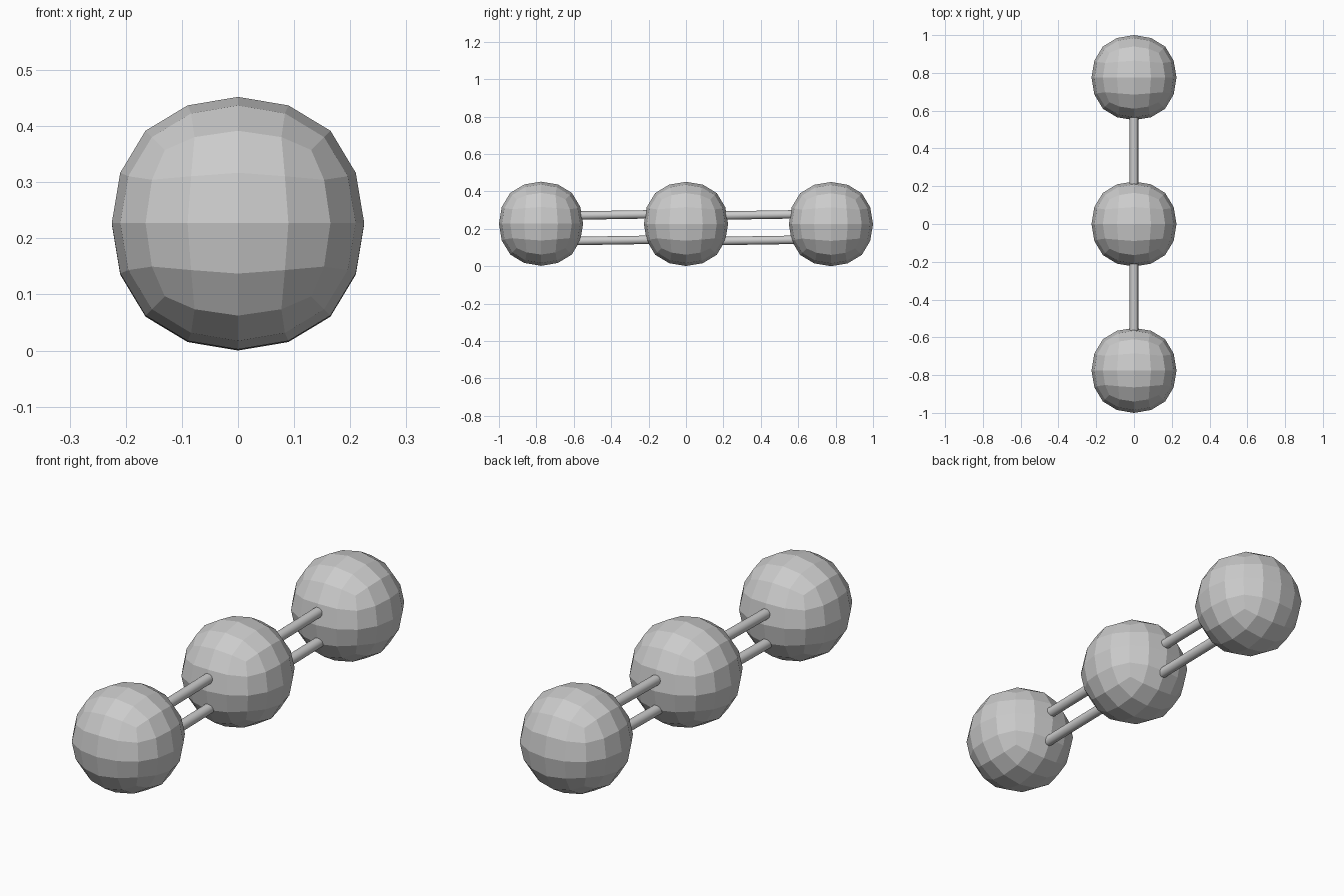
import bpy
from mathutils import Vector

default = bpy.data.objects.get("Cube")
if default:
    bpy.data.objects.remove(default, do_unlink=True)

RADIUS = 0.225
REACH = 0.775          # distance of the end balls from the middle

# One grey for every part
GREY = (0.604, 0.604, 0.604, 1)
grey = bpy.data.materials.new("light grey")
grey.use_nodes = True
grey.diffuse_color = GREY
grey.node_tree.nodes["Principled BSDF"].inputs["Base Color"].default_value = GREY


def ball(name, y, z):
    """Faceted ball: a cube rounded by two subdivision steps."""
    bpy.ops.mesh.primitive_cube_add(size=2 * RADIUS / 0.8785, location=(0, y, z))
    obj = bpy.context.object
    obj.name = name
    obj.data.materials.append(grey)
    mod = obj.modifiers.new("rounding", "SUBSURF")
    mod.levels = mod.render_levels = 2
    mod.use_limit_surface = False
    bpy.ops.object.modifier_apply(modifier=mod.name)
    bpy.ops.object.shade_flat()


def rod(name, start, end):
    """Round rod between two points."""
    start, end = Vector(start), Vector(end)
    axis = end - start
    bpy.ops.mesh.primitive_cylinder_add(
        vertices=32, radius=0.0225, depth=axis.length,
        location=(start + end) / 2,
        rotation=axis.to_track_quat("Z", "Y").to_euler())
    obj = bpy.context.object
    obj.name = name
    obj.data.materials.append(grey)
    bpy.ops.object.shade_smooth_by_angle()


# Three balls in a row
ball("front_ball", -REACH, 0.227)
ball("middle_ball", 0, 0.226)
ball("back_ball", REACH, 0.225)

# Two slightly tilted rods in each gap, ending inside the balls
for side, mid in (("front", -REACH / 2), ("back", REACH / 2)):
    for level, z in (("upper", 0.274), ("lower", 0.138)):
        rod(f"{side}_{level}_rod", (0, mid - 0.25, z - 0.004), (0, mid + 0.25, z + 0.004))
